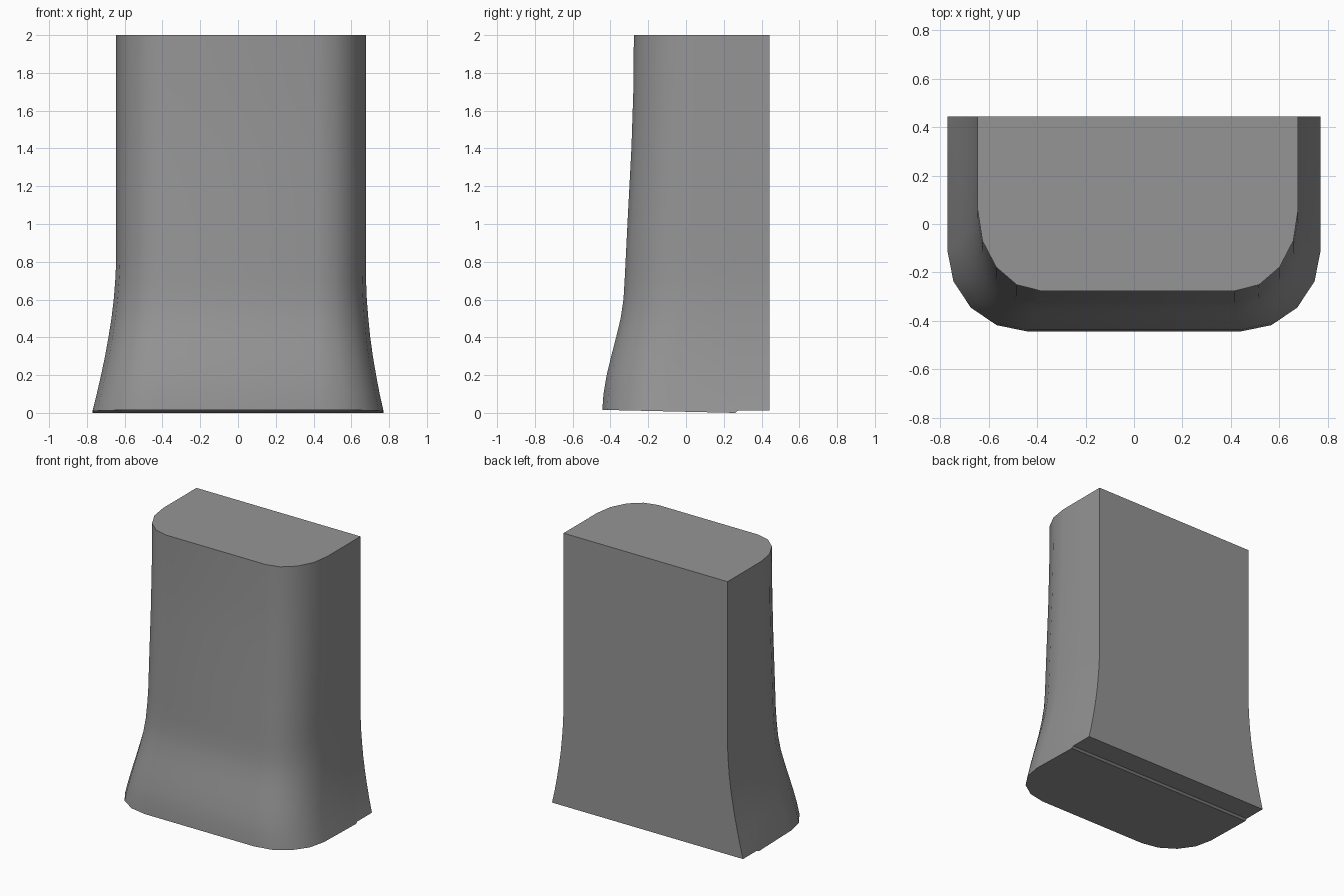
import bpy, bmesh, math

if "Cube" in bpy.data.objects:
    bpy.data.objects.remove(bpy.data.objects["Cube"])

BACK = 0.443
# Levels: z, left x, right x, front y
LEVELS = [
    (0.00, -0.770, 0.770, -0.443),
    (0.10, -0.748, 0.750, -0.437),
    (0.20, -0.725, 0.731, -0.420),
    (0.30, -0.704, 0.714, -0.396),
    (0.40, -0.686, 0.700, -0.370),
    (0.50, -0.670, 0.690, -0.346),
    (0.60, -0.658, 0.682, -0.331),
    (0.70, -0.650, 0.678, -0.325),
    (0.80, -0.645, 0.677, -0.320),
    (1.00, -0.645, 0.677, -0.310),
    (1.40, -0.645, 0.677, -0.289),
    (1.70, -0.645, 0.677, -0.279),
    (2.00, -0.645, 0.677, -0.276),
]
STEP = (BACK, 0.275, 0.26)   # side points where the underside steps


def floor_z(y):
    # Slightly tilted underside with a raised strip at the back
    return 0.012 if y > 0.27 else 0.016 * (0.26 - y) / 0.703


def section(z, xl, xr, yf):
    t = (xr - xl - 1.32) / 0.22
    rx, ry = 0.26 + 0.07 * t, 0.335
    arc = [math.radians(22.5 * i) for i in range(5)]
    left = [(xl, y) for y in STEP]
    left += [(xl + rx * (1 - math.cos(a)), yf + ry * (1 - math.sin(a))) for a in arc]
    right = [(xr + xl - x, y) for x, y in reversed(left)]
    return [(x, y, z if z > 0 else floor_z(y)) for x, y in left + right]


# Flared body lofted through the sections
bm = bmesh.new()
rings = [[bm.verts.new(p) for p in section(*lv)] for lv in LEVELS]
n = len(rings[0])
for a, b in zip(rings, rings[1:]):
    for i in range(n):
        j = (i + 1) % n
        bm.faces.new((a[i], a[j], b[j], b[i]))
bm.faces.new(rings[-1])

# Underside: back strip, small step, main sole
base = rings[0]
for k in range(2):
    bm.faces.new((base[k], base[n - 1 - k], base[n - 2 - k], base[k + 1]))
bm.faces.new(base[2:n - 2])

bmesh.ops.recalc_face_normals(bm, faces=bm.faces)
mesh = bpy.data.meshes.new("flared_body")
bm.to_mesh(mesh)
bm.free()
body = bpy.data.objects.new("flared_body", mesh)
bpy.context.collection.objects.link(body)

# Dark grey colour
grey = bpy.data.materials.new("dark_grey")
grey.diffuse_color = (0.3, 0.3, 0.3, 1)
grey.use_nodes = True
grey.node_tree.nodes["Principled BSDF"].inputs["Base Color"].default_value = grey.diffuse_color
mesh.materials.append(grey)

bpy.context.view_layer.objects.active = body
body.select_set(True)
bpy.ops.object.shade_smooth_by_angle(angle=math.radians(30))
